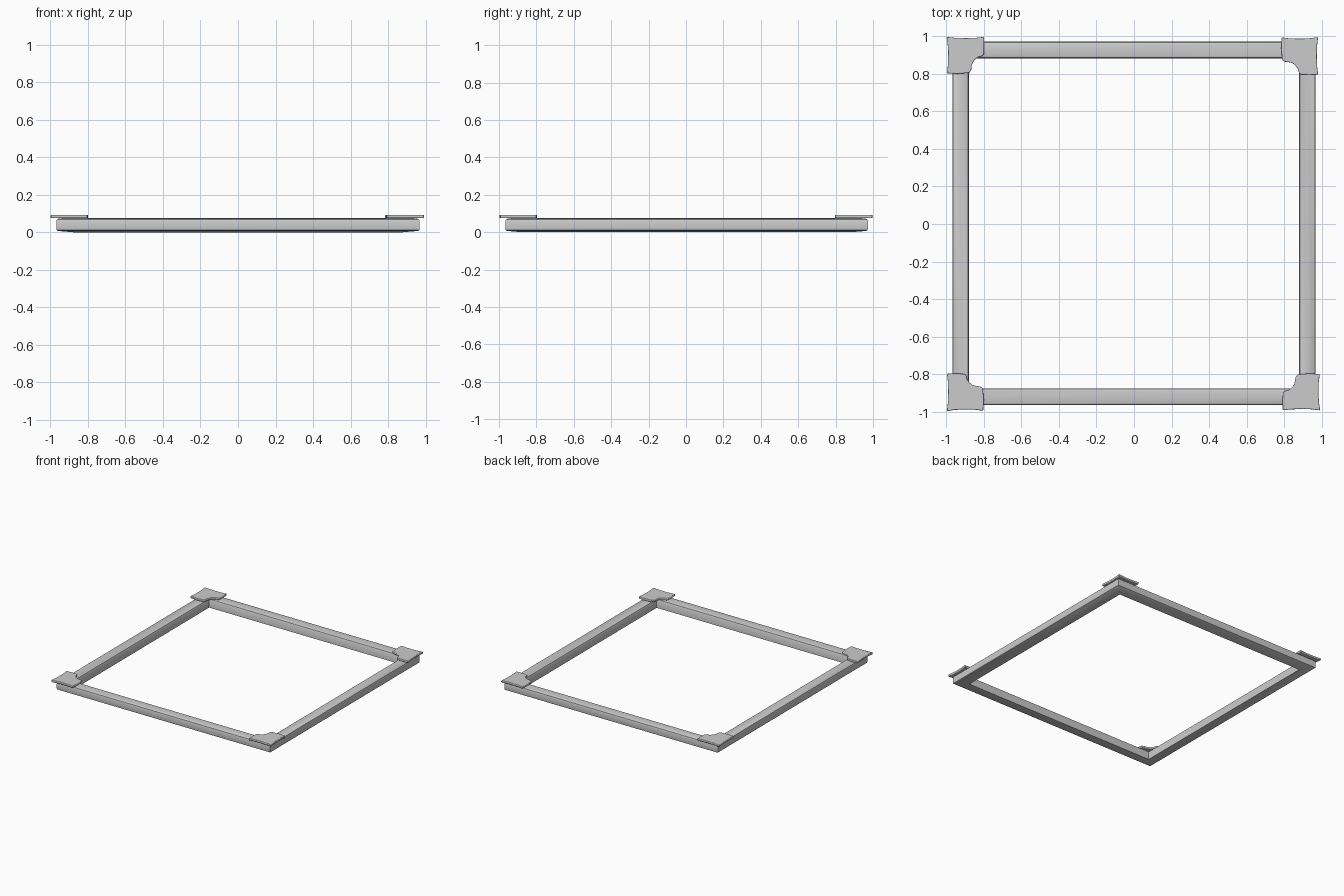
import bpy, bmesh
from math import radians
from mathutils import Matrix, Vector

if "Cube" in bpy.data.objects:
    bpy.data.objects.remove(bpy.data.objects["Cube"])


def finish(bm, name):
    bmesh.ops.recalc_face_normals(bm, faces=bm.faces)
    mesh = bpy.data.meshes.new(name)
    bm.to_mesh(mesh)
    bm.free()
    ob = bpy.data.objects.new(name, mesh)
    bpy.context.collection.objects.link(ob)
    bpy.ops.object.select_all(action='DESELECT')
    ob.select_set(True)
    bpy.context.view_layer.objects.active = ob
    return ob


# Rail cross-section: (distance from centre, height)
profile = [(0.88, 0.0), (0.96, 0.007), (0.967, 0.011), (0.969, 0.018),
           (0.969, 0.060), (0.966, 0.068), (0.957, 0.073), (0.925, 0.076),
           (0.893, 0.073), (0.884, 0.068), (0.88, 0.060)]

# Square frame: four rails meeting in mitres
bm = bmesh.new()
rings = [[bm.verts.new((sx * d, sy * d + 0.003, z)) for d, z in profile]
         for sx, sy in ((1, 1), (-1, 1), (-1, -1), (1, -1))]
n = len(profile)
for i in range(4):
    a, b = rings[i], rings[(i + 1) % 4]
    for j in range(n):
        k = (j + 1) % n
        bm.faces.new((a[j], a[k], b[k], b[j]))
finish(bm, "mitred_frame")
bpy.ops.object.shade_smooth_by_angle(angle=radians(32))

# Corner plate outline (back left), bowed edges and a scooped inner corner
outline = [(-1.0, 0.998), (-0.95, 0.992), (-0.89, 0.991), (-0.84, 0.993),
           (-0.80, 0.998), (-0.799, 0.95), (-0.801, 0.905), (-0.809, 0.896),
           (-0.830, 0.890), (-0.846, 0.879), (-0.860, 0.862),
           (-0.866, 0.842), (-0.868, 0.822), (-0.876, 0.809), (-0.89, 0.805),
           (-0.94, 0.801), (-0.998, 0.804), (-0.992, 0.85), (-0.991, 0.92),
           (-0.994, 0.96)]

# Four plates, each turned a quarter around the centre
places = [("back_left", 0, 0, 0), ("front_left", 90, 0, 0.002),
          ("front_right", 180, -0.007, 0.004), ("back_right", 270, -0.016, -0.003)]
for corner, angle, dx, dy in places:
    turn = Matrix.Rotation(radians(angle), 3, 'Z')
    bm = bmesh.new()
    face = bm.faces.new([bm.verts.new(turn @ Vector((x, y, 0.075)) + Vector((dx, dy, 0)))
                         for x, y in outline])
    out = bmesh.ops.extrude_face_region(bm, geom=[face], use_keep_orig=True)
    top = [v for v in out["geom"] if isinstance(v, bmesh.types.BMVert)]
    bmesh.ops.translate(bm, verts=top, vec=(0, 0, 0.018))
    ob = finish(bm, corner + "_corner_plate")
    bevel = ob.modifiers.new("soft_rim", 'BEVEL')
    bevel.width = 0.005
    bevel.segments = 3
    bevel.limit_method = 'ANGLE'
    bevel.angle_limit = radians(60)
    bpy.ops.object.shade_smooth_by_angle(angle=radians(35))
